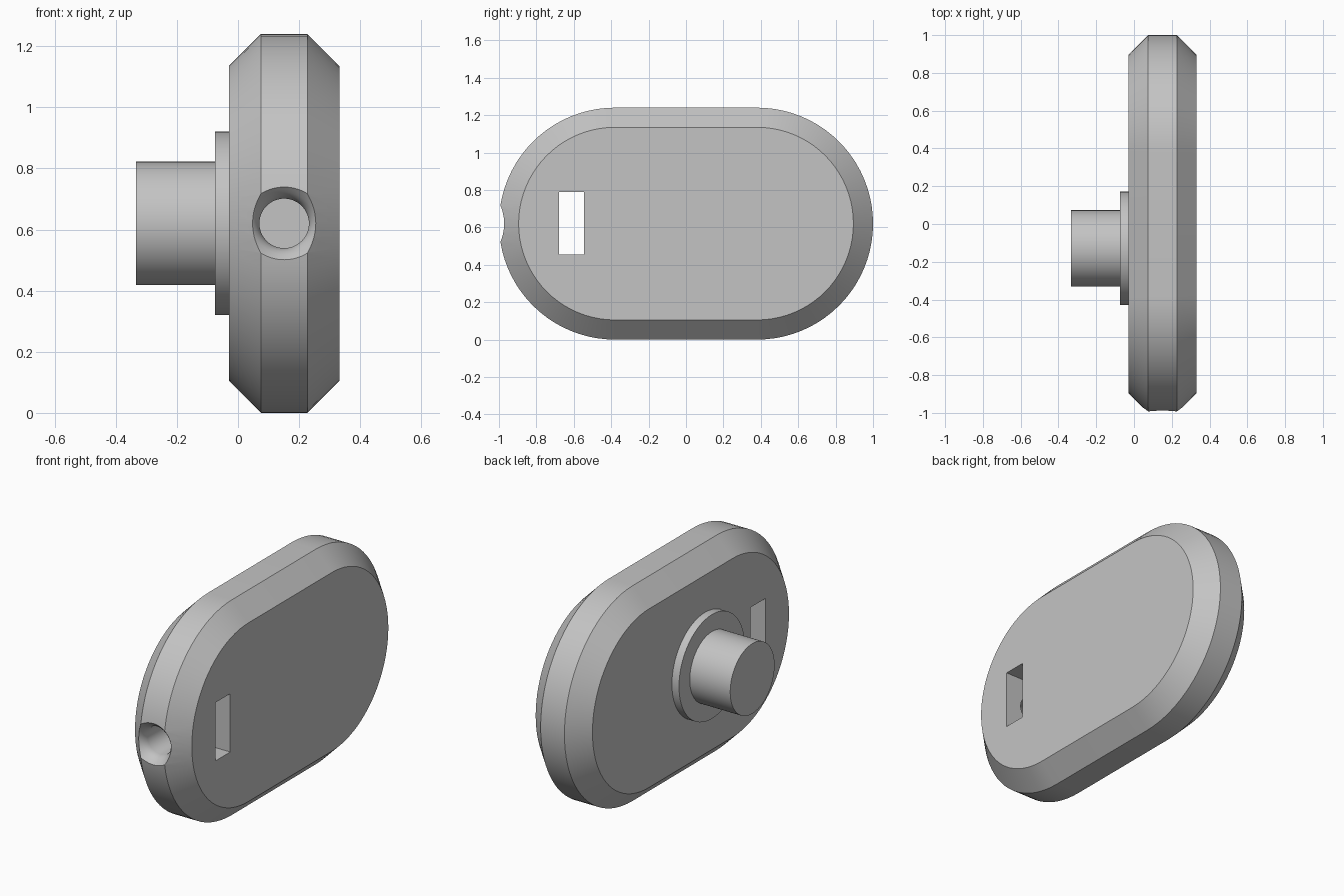
import bpy
import bmesh
from math import pi, sin, cos, radians
from mathutils import Matrix, Vector

if "Cube" in bpy.data.objects:
    bpy.data.objects.remove(bpy.data.objects["Cube"], do_unlink=True)

MID_Z = 0.62      # height of the body's centre line
SLAB_X = 0.151    # middle of the body's thickness

grey = bpy.data.materials.new("plain grey")
grey.use_nodes = True
grey.diffuse_color = (0.55, 0.55, 0.55, 1)
grey.node_tree.nodes["Principled BSDF"].inputs["Base Color"].default_value = grey.diffuse_color


def finish(name, bm):
    bmesh.ops.recalc_face_normals(bm, faces=bm.faces)
    mesh = bpy.data.meshes.new(name)
    bm.to_mesh(mesh)
    bm.free()
    mesh.materials.append(grey)
    obj = bpy.data.objects.new(name, mesh)
    bpy.context.collection.objects.link(obj)
    return obj


def loft(name, rings):
    """Skin a closed solid through matching rings of points."""
    bm = bmesh.new()
    loops = [[bm.verts.new(p) for p in ring] for ring in rings]
    n = len(loops[0])
    for a, b in zip(loops, loops[1:]):
        for i in range(n):
            j = (i + 1) % n
            bm.faces.new((a[i], a[j], b[j], b[i]))
    bm.faces.new(loops[0])
    bm.faces.new(loops[-1])
    return finish(name, bm)


def stadium(x, radius, reach=0.38, steps=40):
    points = []
    for side in (1, -1):
        for i in range(steps + 1):
            a = -pi / 2 + pi * i / steps
            points.append((x, side * (reach + radius * cos(a)),
                           MID_Z + side * radius * sin(a)))
    return points


def circle_y(y, radius, steps=64):
    return [(SLAB_X + radius * cos(2 * pi * i / steps), y,
             MID_Z + radius * sin(2 * pi * i / steps)) for i in range(steps)]


def disc_x(name, x0, x1, radius, y):
    bm = bmesh.new()
    place = Matrix.Translation(((x0 + x1) / 2, y, MID_Z)) @ Matrix.Rotation(pi / 2, 4, "Y")
    bmesh.ops.create_cone(bm, cap_ends=True, segments=80, radius1=radius,
                          radius2=radius, depth=x1 - x0, matrix=place)
    return finish(name, bm)


def cut(target, cutter):
    cutter.hide_render = True
    mod = target.modifiers.new("cut", "BOOLEAN")
    mod.operation = "DIFFERENCE"
    mod.solver = "EXACT"
    mod.object = cutter
    bpy.context.view_layer.objects.active = target
    bpy.ops.object.modifier_apply(modifier=mod.name)
    bpy.data.objects.remove(cutter, do_unlink=True)


# Rounded body with bevelled rims on both sides
body = loft("body", [stadium(-0.03, 0.515), stadium(0.075, 0.62),
                     stadium(0.227, 0.62), stadium(0.332, 0.515)])

# Slot through the thickness
bm = bmesh.new()
size = Matrix.Diagonal(Vector((1, 0.135, 0.336, 1)))
bmesh.ops.create_cube(bm, size=1, matrix=Matrix.Translation((SLAB_X, -0.6125, 0.622)) @ size)
cut(body, finish("slot_cutter", bm))

# Round hole from the front edge into the slot, with a flared mouth
flare = [(-0.6, 0.081), (-0.925, 0.081), (-0.943, 0.085), (-0.958, 0.092),
         (-0.971, 0.102), (-0.981, 0.112), (-0.991, 0.122), (-1.03, 0.165)]
cut(body, loft("hole_cutter", [circle_y(y, r) for y, r in flare]))

# Collar and round boss on the side
collar = disc_x("collar", -0.075, -0.03, 0.3, -0.129)
boss = disc_x("boss", -0.333, -0.075, 0.202, -0.129)

for obj in (body, collar, boss):
    bpy.ops.object.select_all(action="DESELECT")
    obj.select_set(True)
    bpy.context.view_layer.objects.active = obj
    bpy.ops.object.shade_smooth_by_angle(angle=radians(25))
